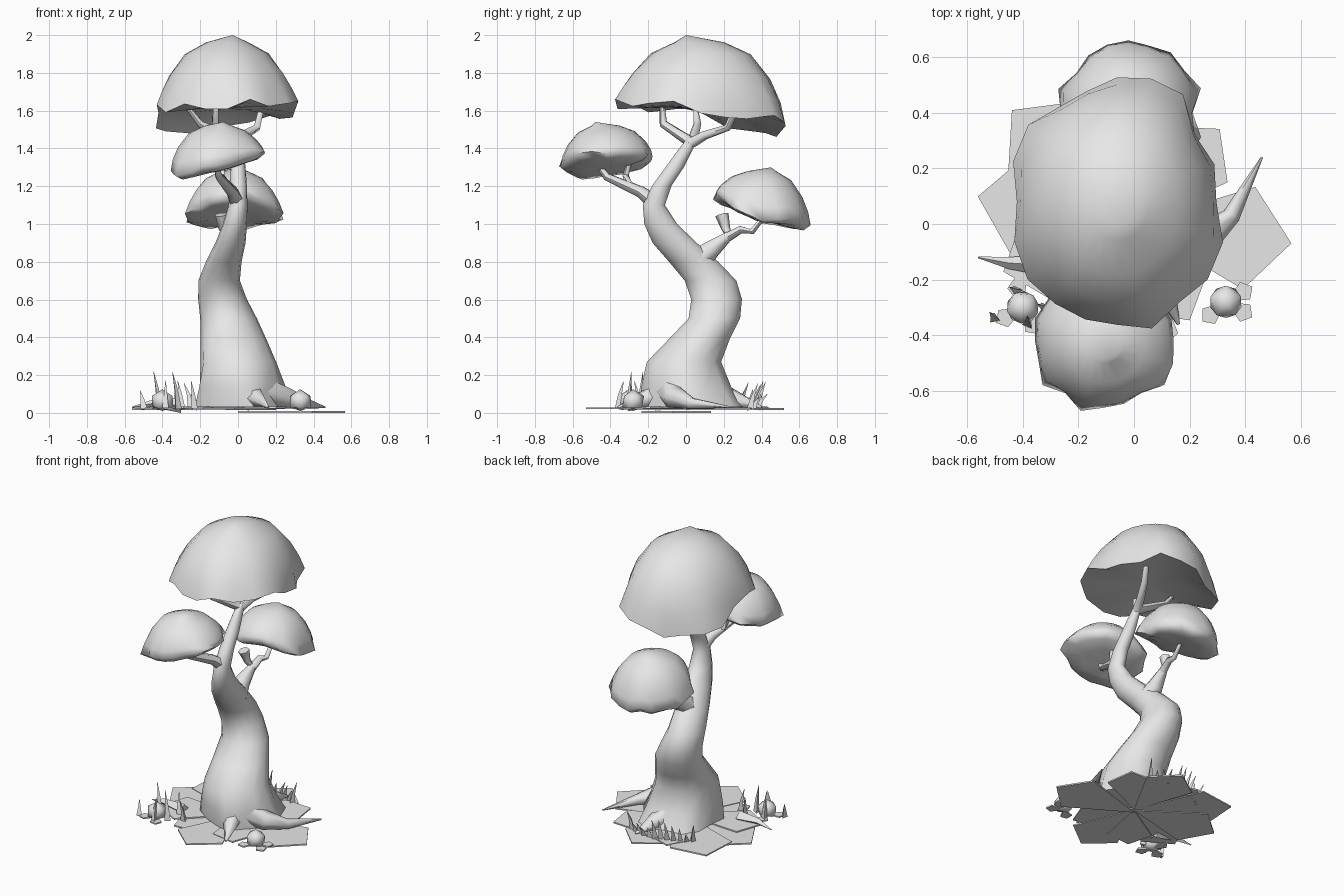
import bpy, bmesh, math, random
from mathutils import Vector, Matrix

random.seed(4)
cube = bpy.data.objects.get("Cube")
if cube:
    bpy.data.objects.remove(cube, do_unlink=True)

SHADE = (0.8, 0.8, 0.8, 1)
GREY = bpy.data.materials.new("plain grey")
GREY.use_nodes = True
GREY.diffuse_color = SHADE
GREY.node_tree.nodes["Principled BSDF"].inputs["Base Color"].default_value = SHADE


def finish(bm, name, angle):
    """Turn a bmesh into a grey object, smooth below the given angle."""
    bmesh.ops.remove_doubles(bm, verts=bm.verts, dist=0.0005)
    bmesh.ops.recalc_face_normals(bm, faces=bm.faces)
    mesh = bpy.data.meshes.new(name)
    bm.to_mesh(mesh)
    bm.free()
    mesh.materials.append(GREY)
    obj = bpy.data.objects.new(name, mesh)
    bpy.context.collection.objects.link(obj)
    bpy.ops.object.select_all(action="DESELECT")
    obj.select_set(True)
    bpy.context.view_layer.objects.active = obj
    bpy.ops.object.shade_smooth_by_angle(angle=math.radians(angle))


def loft(name, rings, angle=60):
    """Skin a list of equal-length point rings and cap both ends."""
    bm = bmesh.new()
    rows = [[bm.verts.new(point) for point in ring] for ring in rings]
    for lower, upper in zip(rows, rows[1:]):
        for i in range(len(lower)):
            bm.faces.new((lower[i - 1], lower[i], upper[i], upper[i - 1]))
    bm.faces.new(rows[0])
    bm.faces.new(rows[-1])
    finish(bm, name, angle)


def around(sides):
    return [math.tau * k / sides for k in range(sides)]


def tube(name, path, thick, thin, sides=6):
    """Tube along a path, tapering evenly from thick to thin."""
    points = [Vector(p) for p in path]
    last = len(points) - 1
    rings = []
    for i, point in enumerate(points):
        direction = points[min(i + 1, last)] - points[max(i - 1, 0)]
        turn = direction.to_track_quat("Z", "Y")
        radius = thick + (thin - thick) * i / last
        rings.append([point + turn @ Vector((radius * math.cos(t), radius * math.sin(t), 0))
                      for t in around(sides)])
    loft(name, rings)


def polar(degrees, reach):
    return Vector((math.cos(math.radians(degrees)), math.sin(math.radians(degrees)), 0)) * reach


# Twisting trunk: centre x, y, z, then half width and half depth
KEYS = [Vector(key) for key in (
    (.02, .04, .03, .25, .26), (0, -.01, .27, .2, .2), (-.05, .15, .5, .15, .14), (-.1, .13, .7, .11, .14),
    (-.04, -.06, .9, .08, .12), (0, -.17, 1.1, .05, .06), (0, -.06, 1.3, .04, .05), (0, .04, 1.46, .02, .03))]


def trunk_sections():
    """Each key section and a smoothly interpolated one after it."""
    for i, key in enumerate(KEYS[:-1]):
        following = KEYS[i + 1]
        before = KEYS[max(i - 1, 0)]
        after = KEYS[min(i + 2, len(KEYS) - 1)]
        yield key
        yield ((key + following) * 9 - before - after) / 16
    yield KEYS[-1]


trunk_rings = []
for x, y, z, wide, deep in trunk_sections():
    lobe = max(0, 0.12 - z * 0.4)
    swell = [1 + lobe * math.cos(5 * t + 0.6) for t in around(14)]
    trunk_rings.append([(x + wide * s * math.cos(t), y + deep * s * math.sin(t), z)
                        for t, s in zip(around(14), swell)])
loft("trunk", trunk_rings)

# Surface roots, starting well inside the trunk
tube("left_root", [(.05, -.1, .14), (.25, -.06, .08), (.35, .03, .05), (.46, .24, .03)], 0.09, 0.004)
tube("front_root", [(.03, 0, .14), (.09, -.2, .08), (.16, -.36, .03)], 0.1, 0.006)
tube("back_root", [(0, .1, .12), (.06, .28, .06), (.1, .4, .03)], 0.09, 0.006)

# Branches spreading from the fork under the crown
fork = (0, .03, 1.43)
tube("crown_branch_front", [fork, (-.12, -.12, 1.53), (-.12, -.13, 1.66)], 0.03, 0.015)
tube("crown_branch_right", [fork, (-.2, .06, 1.53), (-.27, .05, 1.62)], 0.03, 0.012)
tube("crown_branch_left", [fork, (.03, .1, 1.47), (.1, .22, 1.51), (.13, .28, 1.64)], 0.03, 0.015)

# Front and back limbs with their twigs
tube("front_branch", [(0, -.15, 1.1), (-.03, -.24, 1.17), (-.1, -.42, 1.25), (-.12, -.48, 1.33)], 0.045, 0.01)
tube("front_twig", [(-.06, -.3, 1.2), (-.09, -.32, 1.26), (-.07, -.29, 1.35)], 0.024, 0.012)
tube("back_branch_base", [(-.06, .06, .8), (-.06, .14, .87), (-.05, .23, .94)], 0.08, 0.026)
tube("back_branch", [(-.05, .22, .93), (-.04, .29, .97), (-.03, .35, .96), (-.03, .43, 1.06)], 0.028, 0.012)
tube("back_twig", [(-.05, .23, .93), (-.08, .21, .98), (-.09, .19, 1.05)], 0.014, 0.036)


def canopy(name, centre, size, apex, rim, tilt, droops, belly):
    """Closed dome of leaves with a ragged, drooping rim and an underside bulging by belly."""
    middle, peak = Vector(centre), Vector(apex)
    top = peak.z - rim
    low = -belly / top
    angles = around(20)
    ragged = [(random.uniform(-.08, .1), random.uniform(-.1, .07) * top) for _ in angles]
    # Share of the radius, share of the height, share of the raggedness
    profile = [(.3, .9, 0), (.6, .74, 0), (.83, .45, .2), (.95, .2, .5), (1, 0, 1),
               (.85, low * .7, .6), (.5, low, .1), (.02, low, 0)]
    rings = [[peak] * len(angles)]
    for radius, height, rag in profile:
        shift = (peak.xy - middle) * max(0, height - 0.7) / 2
        ring = []
        for t, (out, drop) in zip(angles, ragged):
            c, s = math.cos(t), math.sin(t)
            scale = radius * (1 + out * rag)
            sag = sum(depth * max(0, math.cos(t - math.radians(way))) ** 4 for way, depth in droops)
            lean = radius * (tilt[0] * c + tilt[1] * s) * (1 - height)
            ring.append((middle.x + shift.x + size[0] * scale * c,
                         middle.y + shift.y + size[1] * scale * s,
                         rim + top * height + (drop - sag) * rag + lean))
        rings.append(ring)
    loft(name, rings, 75)


canopy("crown_canopy", centre=(-.06, .08), size=(.37, .44), apex=(-.03, 0, 2), rim=1.62,
       tilt=(.01, -.02), droops=[(130, .14), (45, .05)], belly=0.01)
canopy("front_canopy", centre=(-.11, -.42), size=(.25, .25), apex=(-.08, -.48, 1.54), rim=1.34,
       tilt=(.04, .02), droops=[(200, .03)], belly=0.05)
canopy("back_canopy", centre=(-.02, .4), size=(.25, .26), apex=(-.01, .45, 1.3), rim=1.08,
       tilt=(0, -.07), droops=[(180, .05), (0, .05)], belly=0.05)


# Flat pointed leaves lying on the ground
def leaf(name, base, degrees, reach, height, spread=24):
    """Kite-shaped plate from a base point to its tip."""
    start = Vector((*base, height))
    side = reach * 0.8
    outline = [start, start + polar(degrees - spread, side),
               start + polar(degrees, reach), start + polar(degrees + spread, side)]
    loft(name, [outline, [p + Vector((0, 0, 0.009)) for p in outline]], 30)


for i, (degrees, reach) in enumerate([(170, .57), (137, .6), (110, .46), (85, .52), (48, .46),
                                      (200, .5), (235, .42), (268, .53), (300, .4)]):
    leaf("ground_leaf", (0, 0), degrees, reach, 0.016 + 0.004 * (i % 3))
leaf("left_ground_leaf", (0, 0), -7, .57, 0)


# Stones with a few small leaves beneath
def stone(name, x, y, leaf_angles):
    bm = bmesh.new()
    place = Matrix.Translation((x, y, 0.06)) @ Matrix.Rotation(x, 4, "Z")
    bmesh.ops.create_icosphere(bm, subdivisions=1, radius=0.065, matrix=place)
    for v in bm.verts:
        v.co.z = max(0.01, v.co.z)
    finish(bm, name, 60)
    for degrees in leaf_angles:
        leaf(name + "_leaf", (x, y), degrees, 0.11, 0.02)


stone("right_stone", -.4, -.3, (105, 210, 300))
stone("left_stone", .33, -.28, (30, 220, 330))


# Grass blades
def blade(name, x, y, height, lean, degrees):
    root, up, bend = Vector((x, y, 0.02)), Vector((0, 0, height)), polar(degrees, lean)
    tube(name, [root, root + up / 2 + bend / 3, root + up + bend], 0.022, 0.001, 3)


for x, y, height in [(-.5, -.34, .1), (-.42, -.24, .2), (-.38, -.36, .15), (-.32, -.3, .2),
                     (-.3, -.2, .15), (-.23, -.25, .15)]:
    blade("right_grass", x, y, height, 0.03, random.uniform(90, 250))
for degrees in range(65, 135, 6):
    spot = polar(degrees, 0.38)
    blade("back_grass", spot.x, spot.y, random.uniform(.06, .15), random.uniform(.02, .06), degrees)
tube("low_blade", [(-.3, -.15, .04), (-.45, -.14, .05), (-.56, -.12, .03)], 0.04, 0.003, 4)
